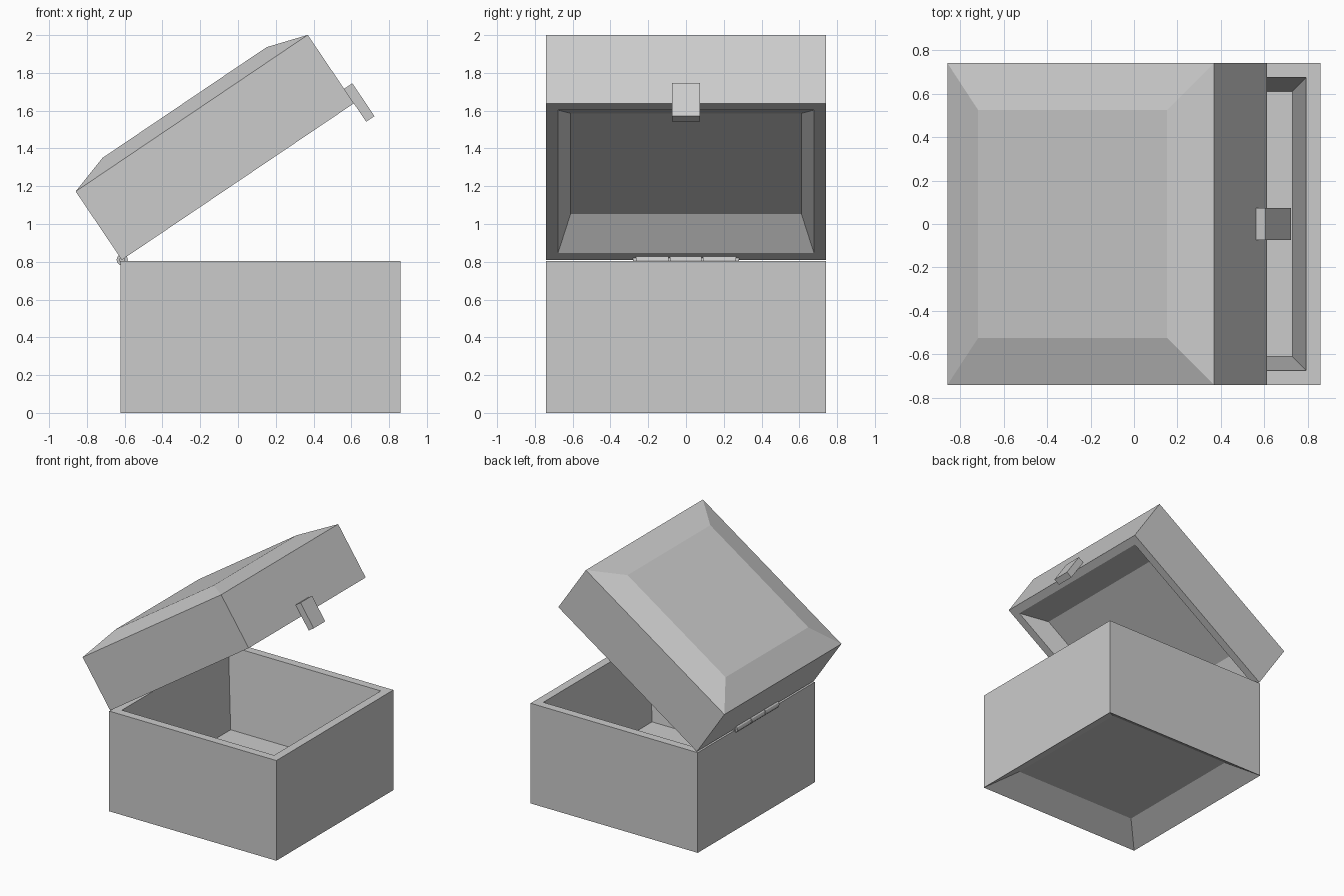
import bpy, bmesh, math
from mathutils import Matrix

if "Cube" in bpy.data.objects:
    bpy.data.objects.remove(bpy.data.objects["Cube"])

S = 1.482                     # outer side of the square box
HINGE = Matrix.Translation((-0.615, 0, 0.81)) @ Matrix.Rotation(-math.radians(34), 4, 'Y')


def finish(name, bm, matrix=None):
    bmesh.ops.recalc_face_normals(bm, faces=bm.faces)
    if matrix:
        bm.transform(matrix)
    mesh = bpy.data.meshes.new(name)
    bm.to_mesh(mesh)
    bm.free()
    ob = bpy.data.objects.new(name, mesh)
    bpy.context.collection.objects.link(ob)
    return ob


def ring_shell(name, rings, matrix):
    """Rectangular rings given as (x inset, y inset, height), bridged and capped."""
    bm = bmesh.new()
    loops = []
    for ix, iy, z in rings:
        hx, hy = S / 2 - ix, S / 2 - iy
        loops.append([bm.verts.new((S / 2 + sx * hx, sy * hy, z))
                      for sx, sy in ((-1, -1), (1, -1), (1, 1), (-1, 1))])
    for a, b in zip(loops, loops[1:]):
        for i in range(4):
            j = (i + 1) % 4
            bm.faces.new((a[i], a[j], b[j], b[i]))
    bm.faces.new(loops[0][::-1])
    bm.faces.new(loops[-1])
    return finish(name, bm, matrix)


# Box: hollow underside, outer walls, rim, tapered interior and floor
ring_shell("box_base",
           [(0.19, 0.19, 0.126), (0, 0, 0), (0, 0, 0.803),
            (0.066, 0.066, 0.803), (0.13, 0.13, 0.172)],
           Matrix.Translation((-0.623, 0, 0)))

# Raised lid: tapered hollow, rim, outer walls, bevelled top
ring_shell("lid",
           [(0.265, 0.13, 0.115), (0.063, 0.063, 0), (0, 0, 0),
            (0, 0, 0.437), (0.217, 0.217, 0.505)],
           HINGE)

# Latch tab hanging on the lid front
bm = bmesh.new()
bmesh.ops.create_cube(bm, size=1)
bm.transform(Matrix.Translation((1.508, 0, -0.012)) @ Matrix.Diagonal((0.053, 0.146, 0.21, 1)))
finish("latch", bm, HINGE)


# Hinge knuckles and pin along y
def rod(name, radius, y0, y1):
    bm = bmesh.new()
    bmesh.ops.create_cone(bm, cap_ends=True, segments=12, radius1=radius,
                          radius2=radius, depth=y1 - y0)
    bm.transform(Matrix.Translation((-0.613, (y0 + y1) / 2, 0.81))
                 @ Matrix.Rotation(math.pi / 2, 4, 'X'))
    return finish(name, bm)


for i, (y0, y1) in enumerate(((-0.265, -0.093), (-0.086, 0.083), (0.09, 0.265))):
    rod(f"hinge_knuckle_{i + 1}", 0.03, y0, y1)
rod("hinge_pin", 0.015, -0.28, 0.28)
